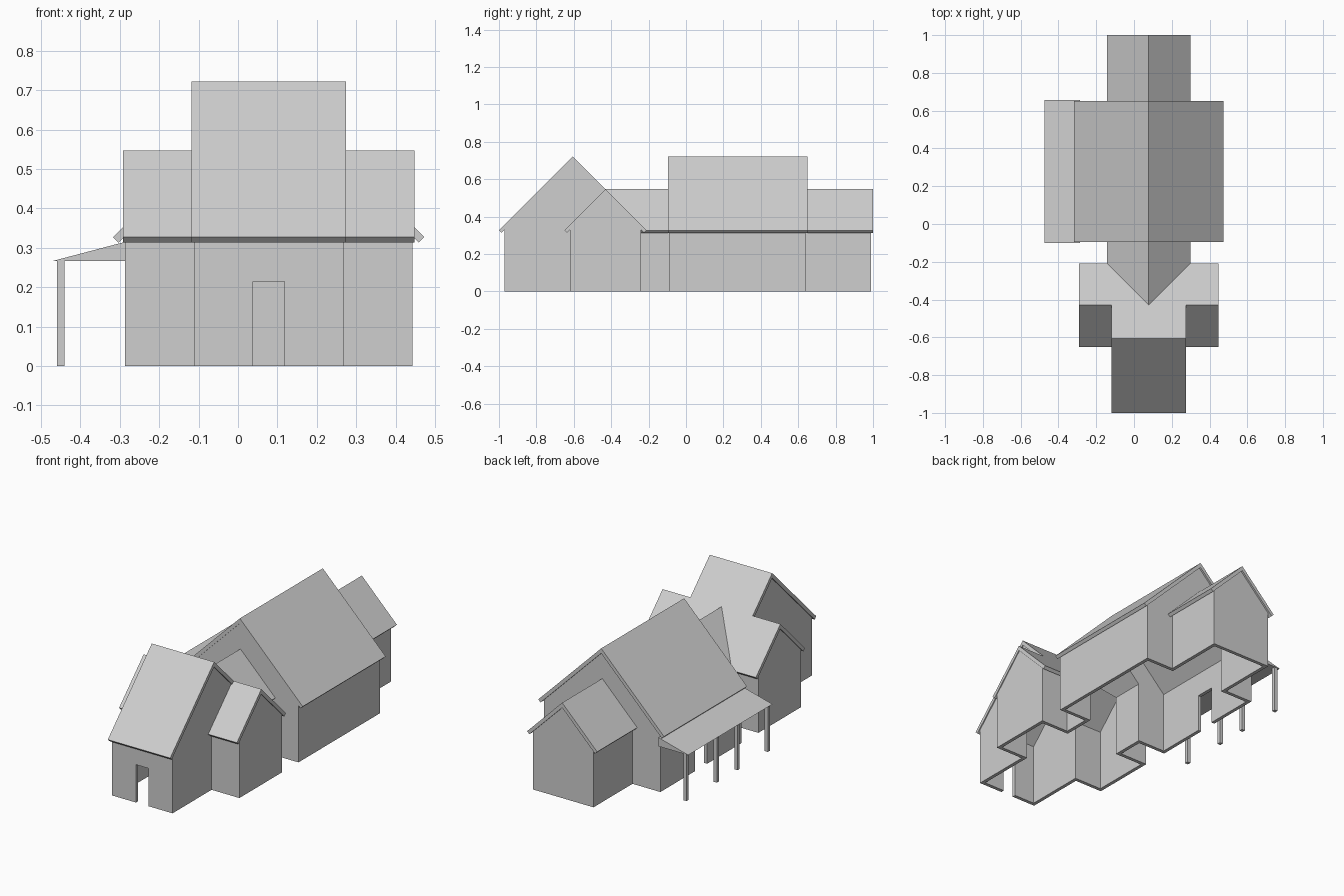
import bpy, bmesh

old = bpy.data.objects.get("Cube")
if old:
    bpy.data.objects.remove(old, do_unlink=True)

GREY = (0.62, 0.62, 0.62, 1.0)
mat = bpy.data.materials.new("plain grey")
mat.use_nodes = True
mat.diffuse_color = GREY
mat.node_tree.nodes["Principled BSDF"].inputs["Base Color"].default_value = GREY

CX = 0.078          # centre line of the building
THICK = 0.028       # vertical roof thickness
WALL = 0.02         # wall thickness
DOOR_H = 0.215


def prism(bm, profile, axis, centre, start, end):
    """Extrude a (distance, height) profile along x or y."""
    def ring(s):
        return [bm.verts.new((s, centre + d, z) if axis == "x" else (centre + d, s, z))
                for d, z in profile]
    a, b = ring(start), ring(end)
    faces = [bm.faces.new(a), bm.faces.new(b[::-1])]
    for i in range(len(a)):
        j = (i + 1) % len(a)
        faces.append(bm.faces.new((a[i], b[i], b[j], a[j])))
    bmesh.ops.recalc_face_normals(bm, faces=faces)


def house_profile(half, apex, base):
    return [(-half, base), (half, base), (half, apex - half), (0, apex), (-half, apex - half)]


def roof_profile(half, ridge):
    low, cut = ridge - half, THICK / 2
    return [(0, ridge), (half, low), (half - cut, low - cut), (0, ridge - THICK),
            (cut - half, low - cut), (-half, low)]


def box(bm, x0, x1, y0, y1, z0, z1):
    prism(bm, [(x0, z0), (x1, z0), (x1, z1), (x0, z1)], "y", 0, y0, y1)


def make(name, bm):
    mesh = bpy.data.meshes.new(name)
    bm.to_mesh(mesh)
    bm.free()
    mesh.materials.append(mat)
    ob = bpy.data.objects.new(name, mesh)
    bpy.context.collection.objects.link(ob)
    return ob


def carve(ob, cutter):
    """Merge the overlapping solids of ob and hollow them with the cutter."""
    mod = ob.modifiers.new("hollow", "BOOLEAN")
    mod.operation = "DIFFERENCE"
    mod.solver = "EXACT"
    mod.use_self = True
    mod.object = cutter
    bpy.context.view_layer.update()
    graph = bpy.context.evaluated_depsgraph_get()
    mesh = bpy.data.meshes.new_from_object(ob.evaluated_get(graph))
    ob.modifiers.clear()
    ob.data = mesh
    mesh.materials.clear()
    mesh.materials.append(mat)


# Wings: axis, centre, ridge height, wall half width, eave half width,
# wall start and end, roof start and end
BIG, SMALL = (0.722, 0.365, 0.395), (0.547, 0.19, 0.22)
wings = [
    ("x", -0.605, *BIG, CX - 0.19, CX + 0.19, CX - 0.196, CX + 0.196),    # front wing
    ("x", -0.43, *SMALL, CX - 0.365, CX + 0.365, CX - 0.37, CX + 0.37),   # cross wing
    ("y", CX, *BIG, -0.09, 0.64, -0.095, 0.65),                           # main hall
    ("y", CX, *SMALL, -0.40, 0.99, -0.43, 1.0),                           # long wing
]
outer, inner, slabs = bmesh.new(), bmesh.new(), bmesh.new()
for axis, centre, ridge, half, eave, w0, w1, r0, r1 in wings:
    under = ridge - THICK
    prism(outer, house_profile(half, under, 0), axis, centre, w0, w1)
    # the long wing opens into the cross wing, so its start has no end wall
    i0 = w0 - 0.01 if w0 == -0.40 else w0 + WALL
    prism(inner, house_profile(half - WALL, under + 0.001, -0.1), axis, centre, i0, w1 - WALL)
    prism(slabs, roof_profile(eave, ridge), axis, centre, r0, r1)

# Door openings: front and veranda side
box(inner, CX - 0.04, CX + 0.04, -1.0, -0.93, -0.09, DOOR_H)
box(inner, CX - 0.39, CX - 0.32, 0.22, 0.33, -0.09, DOOR_H)

walls, roof = make("walls", outer), make("roof", slabs)
hollow = make("hollow_cutter", inner)
hollow.hide_render = True
carve(walls, hollow)
carve(roof, hollow)
bpy.data.objects.remove(hollow, do_unlink=True)

# Veranda roof wedge
bm = bmesh.new()
prism(bm, [(-0.473, 0.266), (-0.287, 0.266), (-0.287, 0.315)], "y", 0, -0.1, 0.656)
make("veranda_roof", bm)

# Veranda posts
for i, y in enumerate((-0.087, 0.185, 0.37, 0.643)):
    bm = bmesh.new()
    box(bm, -0.46, -0.44, y - 0.01, y + 0.01, 0, 0.266)
    make(f"veranda_post_{i + 1}", bm)
